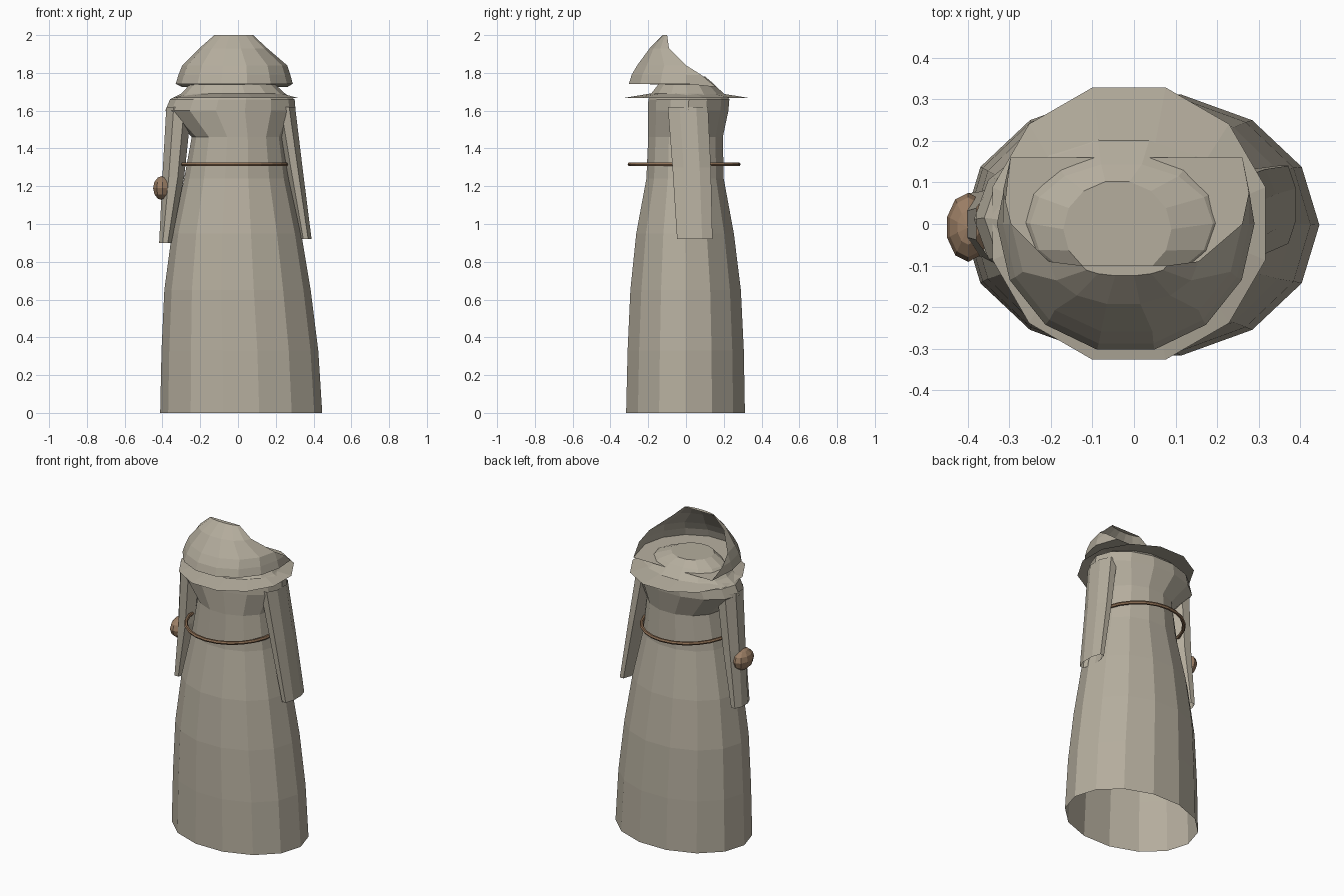
import bpy, bmesh, math

if "Cube" in bpy.data.objects:
    bpy.data.objects.remove(bpy.data.objects["Cube"])


def material(name, color):
    m = bpy.data.materials.new(name)
    m.diffuse_color = (*color, 1)
    m.use_nodes = True
    m.node_tree.nodes["Principled BSDF"].inputs["Base Color"].default_value = m.diffuse_color
    return m


CLOTH = material("cloth", (0.46, 0.42, 0.34))
LEATHER = material("leather", (0.27, 0.16, 0.09))


def make(name, bm, mat):
    bmesh.ops.remove_doubles(bm, verts=bm.verts, dist=0.0005)
    bmesh.ops.recalc_face_normals(bm, faces=bm.faces)
    me = bpy.data.meshes.new(name)
    bm.to_mesh(me)
    bm.free()
    me.materials.append(mat)
    ob = bpy.data.objects.new(name, me)
    bpy.context.collection.objects.link(ob)
    return ob


def skin(bm, rows, closed):
    """Bridge consecutive rows of points with quads."""
    vs = [[bm.verts.new(p) for p in row] for row in rows]
    n = len(vs[0])
    for a, b in zip(vs, vs[1:]):
        for i in range(n if closed else n - 1):
            j = (i + 1) % n
            bm.faces.new((a[i], a[j], b[j], b[i]))
    return vs


def loft(name, rings, sides, turn=0.0, cap_top=False):
    """Loft through elliptical rings given as (z, xmin, xmax, ymin, ymax)."""
    rows = []
    for z, x0, x1, y0, y1 in rings:
        row = []
        for i in range(sides):
            a = turn + 2 * math.pi * i / sides
            row.append(((x0 + x1) / 2 + (x1 - x0) / 2 * math.cos(a),
                        (y0 + y1) / 2 + (y1 - y0) / 2 * math.sin(a), z))
        rows.append(row)
    bm = bmesh.new()
    vs = skin(bm, rows, True)
    if cap_top:
        bm.faces.new(vs[-1])
    return make(name, bm, CLOTH)


# Long robe, open at the hem
loft("robe", [
    (0.00, -0.412, 0.446, -0.325, 0.32),
    (0.33, -0.405, 0.425, -0.317, 0.314),
    (0.65, -0.39, 0.385, -0.302, 0.298),
    (0.95, -0.35, 0.335, -0.27, 0.26),
    (1.24, -0.285, 0.27, -0.215, 0.205),
    (1.46, -0.245, 0.24, -0.205, 0.20),
    (1.60, -0.385, 0.305, -0.207, 0.23),
    (1.66, -0.36, 0.30, -0.205, 0.235)], 14)

# Shoulder mantle rising to a flat crown under the hood
loft("mantle", [
    (1.66, -0.36, 0.30, -0.205, 0.235),
    (1.69, -0.30, 0.25, -0.19, 0.205),
    (1.745, -0.25, 0.19, -0.145, 0.147),
    (1.78, -0.17, 0.09, -0.13, 0.105)], 14, cap_top=True)

# Thin twelve-sided collar around the shoulders
loft("collar", [
    (1.668, -0.352, 0.328, -0.338, 0.34),
    (1.69, -0.27, 0.24, -0.20, 0.20)], 12, math.pi / 12)

# Hanging sleeves
loft("left_sleeve", [
    (0.90, -0.42, -0.35, -0.08, 0.08),
    (1.25, -0.405, -0.28, -0.085, 0.085),
    (1.62, -0.385, -0.24, -0.10, 0.10)], 8, math.pi / 8)
loft("right_sleeve", [
    (0.92, 0.325, 0.392, -0.055, 0.148),
    (1.30, 0.25, 0.345, -0.08, 0.14),
    (1.62, 0.19, 0.307, -0.105, 0.125)], 8, math.pi / 8)

# Hood: front shell cut away at the back; rows are
# (z, xmin, xmax, front y, side y, tail y, tail z)
hood_rows = [
    (1.742, -0.33, 0.29, -0.31, 0.0, 0.16, 1.725),
    (1.79, -0.315, 0.277, -0.295, 0.0, 0.08, 1.79),
    (1.84, -0.295, 0.26, -0.265, 0.0, 0.0, 1.84),
    (1.93, -0.205, 0.155, -0.195, -0.09, -0.09, 1.93),
    (2.00, -0.125, 0.08, -0.125, -0.10, -0.10, 2.00)]
bm = bmesh.new()
rows = []
for z, x0, x1, yf, ys, yt, zt in hood_rows:
    arc = []
    for i in range(8):
        a = math.pi + math.pi * i / 7
        arc.append(((x0 + x1) / 2 + (x1 - x0) / 2 * math.cos(a),
                    ys + (ys - yf) * math.sin(a), z))
    k = 0.9 if yt > 0.1 else 1.0
    rows.append([(x0 * k, yt, zt)] + arc + [(x1 * k, yt, zt)])
vs = skin(bm, rows, False)
bm.faces.new(vs[0][::-1])       # flat base under the hood
bm.faces.new(vs[-1][1:-1])      # small crown
make("hood", bm, CLOTH)

# Rope belt hanging loose around the waist
bm = bmesh.new()
rows = []
for i in range(25):
    a = 2 * math.pi * i / 24
    rows.append([(-0.02 + (0.277 + 0.011 * math.cos(b)) * math.cos(a),
                  -0.01 + (0.288 + 0.011 * math.cos(b)) * math.sin(a),
                  1.316 + 0.011 * math.sin(b))
                 for b in (2 * math.pi * j / 6 for j in range(6))])
skin(bm, rows, True)
make("rope_belt", bm, LEATHER)

# Belt pouch
bm = bmesh.new()
bmesh.ops.create_uvsphere(bm, u_segments=10, v_segments=6, radius=1)
bmesh.ops.scale(bm, vec=(0.053, 0.083, 0.065), verts=bm.verts)
bmesh.ops.translate(bm, vec=(-0.399, -0.008, 1.19), verts=bm.verts)
make("pouch", bm, material("pouch_leather", (0.33, 0.21, 0.13)))
